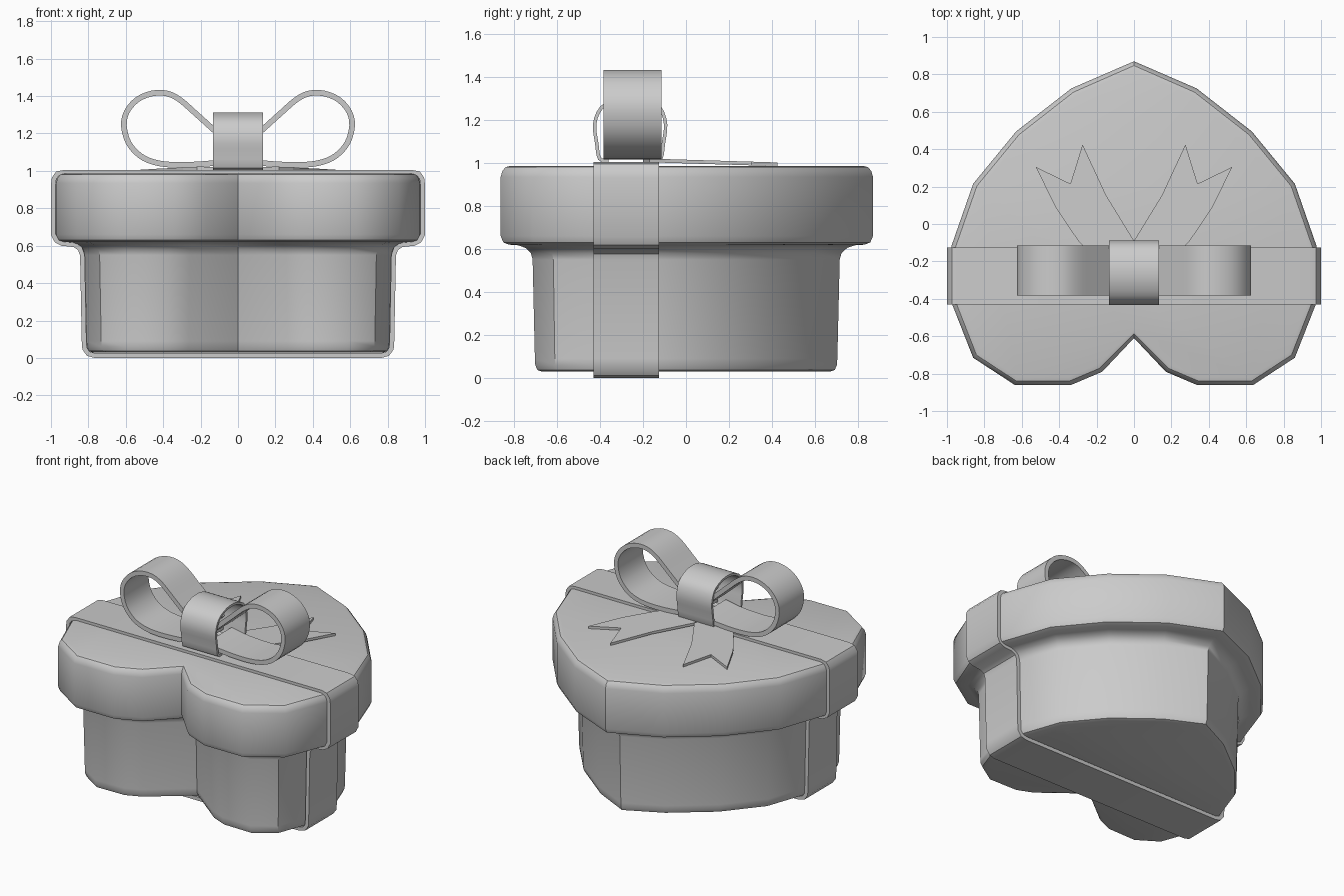
import bpy, bmesh, math
from mathutils import Vector

if "Cube" in bpy.data.objects:
    bpy.data.objects.remove(bpy.data.objects["Cube"])


def finish(name, verts, faces, smooth=True):
    me = bpy.data.meshes.new(name)
    me.from_pydata(verts, [], faces)
    bm = bmesh.new()
    bm.from_mesh(me)
    bmesh.ops.recalc_face_normals(bm, faces=bm.faces)
    bm.to_mesh(me)
    bm.free()
    ob = bpy.data.objects.new(name, me)
    bpy.context.collection.objects.link(ob)
    if smooth:
        bpy.ops.object.select_all(action='DESELECT')
        ob.select_set(True)
        bpy.context.view_layer.objects.active = ob
        bpy.ops.object.shade_smooth_by_angle(angle=math.radians(35))
    return ob


def curve_points(pts, n=3):
    """Catmull-Rom resampling of an open 2D path."""
    p = [Vector(q) for q in pts]
    p = [2 * p[0] - p[1]] + p + [2 * p[-1] - p[-2]]
    out = []
    for a, b, c, d in zip(p, p[1:], p[2:], p[3:]):
        for k in range(n):
            t = k / n
            out.append(0.5 * (2 * b + (c - a) * t + (2 * a - 5 * b + 4 * c - d) * t * t
                              + (3 * b - a - 3 * c + d) * t ** 3))
    return out + [p[-2]]


def strip(name, path, thick, lo, hi, place, closed=False):
    """Ribbon: a 2D path given thickness, widened from lo to hi."""
    p = [Vector(q) for q in path]
    n = len(p)
    verts, faces = [], []
    for i in range(n):
        a = p[i - 1] if closed or i > 0 else p[i]
        b = p[(i + 1) % n] if closed or i < n - 1 else p[i]
        d1 = (p[i] - a).normalized() if a != p[i] else (b - p[i]).normalized()
        d2 = (b - p[i]).normalized() if b != p[i] else d1
        t = (d1 + d2).normalized()
        off = Vector((-t.y, t.x)) * thick / 2 / max(0.6, t.dot(d1))
        for s, w in ((1, lo), (1, hi), (-1, hi), (-1, lo)):
            q = p[i] + off * s
            verts.append(place(q.x, q.y, w))
    for i in range(n if closed else n - 1):
        j = (i + 1) % n
        for k in range(4):
            m = (k + 1) % 4
            faces.append((4 * i + k, 4 * i + m, 4 * j + m, 4 * j + k))
    if not closed:
        faces += [(0, 1, 2, 3), tuple(4 * n - 4 + k for k in range(4))]
    return finish(name, verts, faces)


# Heart-shaped box and lid, lofted from inset copies of one outline
half = [(0, .87), (.335, .725), (.63, .495), (.86, .215), (.977, -.12), (.972, -.43),
        (.86, -.715), (.635, -.862), (.34, -.862), (.17, -.79), (0, -.61)]
heart = [Vector(p) for p in half + [(-x, y) for x, y in half[-2:0:-1]]]
N = len(heart)


def inset(d):
    out = []
    for i in range(N):
        t = (heart[i] - heart[i - 1]).normalized() + (heart[(i + 1) % N] - heart[i]).normalized()
        t.normalize()
        out.append(heart[i] + Vector((t.y, -t.x)) * d)
    return out


profile = [(.20, .03), (.178, .037), (.168, .06), (.166, .09), (.155, .55), (.147, .58),
           (.12, .605), (.085, .617), (.04, .62), (.013, .63), (0, .66),
           (0, .935), (.008, .962), (.023, .98), (.045, .986)]
verts = [(p.x, p.y, z) for d, z in profile for p in inset(d)]
faces = [(r * N + i, r * N + (i + 1) % N, (r + 1) * N + (i + 1) % N, (r + 1) * N + i)
         for r in range(len(profile) - 1) for i in range(N)]
faces += [tuple(range(N)), tuple(range((len(profile) - 1) * N, len(profile) * N))]
finish("heart_box_with_lid", verts, faces)


def front(a, b, w):
    return (a, w, b)


def side(a, b, w):
    return (w, a, b)


# Ribbon band wrapped around box and lid
band = [(.765, .0125), (.80, .022), (.82, .05), (.823, .09), (.832, .55), (.845, .585),
        (.875, .605), (.94, .612), (.97, .627), (.987, .66), (.987, .93),
        (.983, .96), (.965, .985), (.93, .9925)]
strip("wrapping_band", band + [(-x, z) for x, z in reversed(band)], .025, -.43, -.125,
      front, closed=True)

# Bow loops
loop = [(.03, 1.13), (.13, 1.22), (.23, 1.31), (.31, 1.38), (.38, 1.414), (.46, 1.414),
        (.54, 1.38), (.595, 1.315), (.61, 1.24), (.585, 1.15), (.525, 1.082), (.45, 1.047),
        (.36, 1.033), (.25, 1.033), (.13, 1.042), (.03, 1.06)]
for sx, tag in ((1, "right"), (-1, "left")):
    strip("bow_loop_" + tag, [(sx * p.x, p.y) for p in curve_points(loop)], .03,
          -.383, -.115, front)

# Knot strap over the middle of the bow
knot = [(-.36, 1.012), (-.402, 1.02), (-.415, 1.09), (-.425, 1.18), (-.395, 1.255), (-.33, 1.293),
        (-.258, 1.305), (-.186, 1.293), (-.121, 1.255), (-.095, 1.18), (-.105, 1.09),
        (-.118, 1.02), (-.16, 1.012)]
strip("bow_knot", curve_points(knot), .016, -.133, .133, side)

# Forked ribbon tails lying on the lid
tail = [(0, -.09), (.15, .155), (.275, .425), (.34, .215), (.525, .305), (.42, .09),
        (.295, -.095), (.22, -.17), (.05, -.2)]
n = len(tail)
for sx, tag in ((1, "right"), (-1, "left")):
    top = [(sx * x, y, 1.018 - .03 * (y + .1)) for x, y in tail]
    v = top + [(x, y, z - .017) for x, y, z in top]
    f = [tuple(range(n)), tuple(range(n, 2 * n))]
    f += [(i, (i + 1) % n, n + (i + 1) % n, n + i) for i in range(n)]
    finish("bow_tail_" + tag, v, f, smooth=False)
